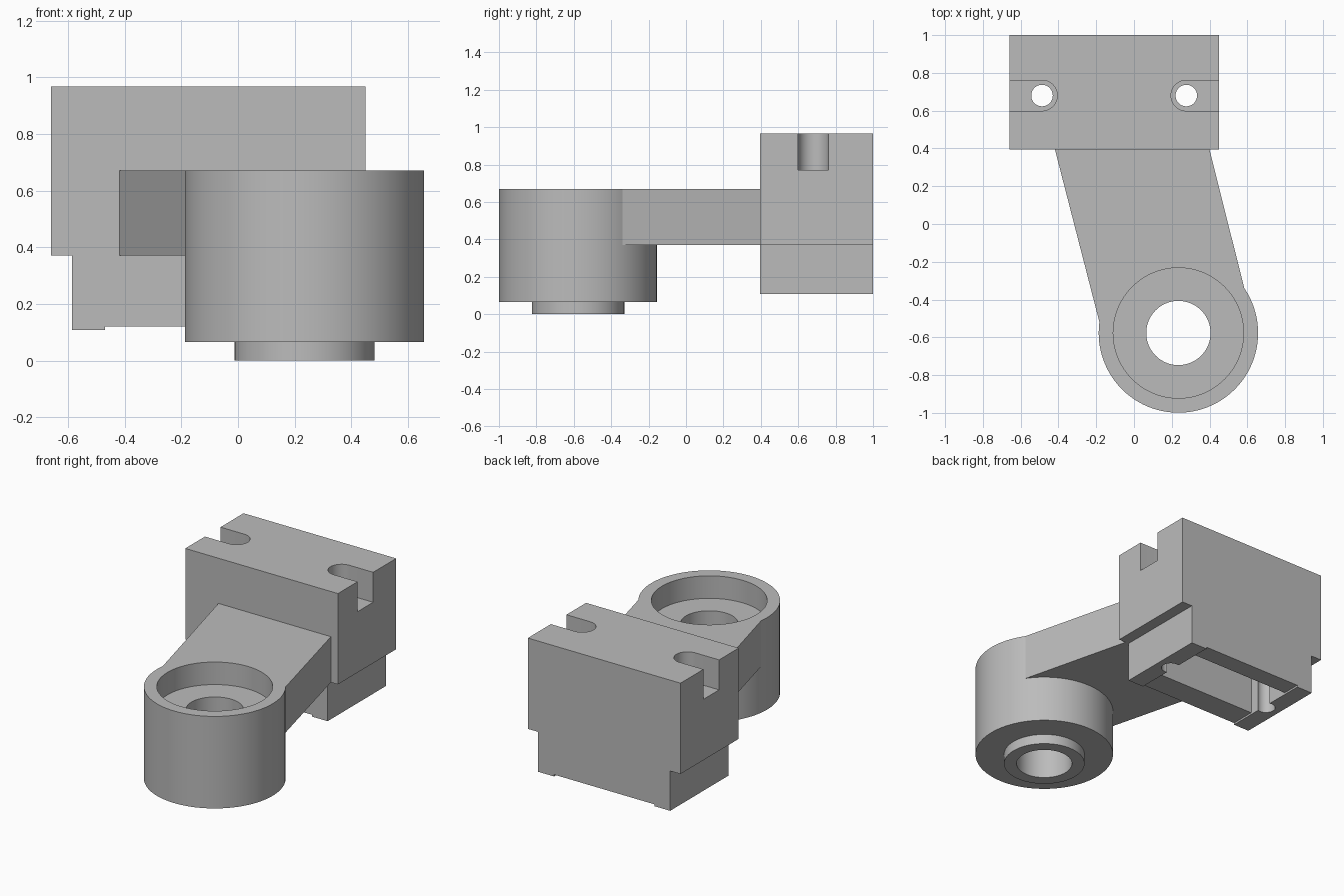
import bpy, bmesh, math

if "Cube" in bpy.data.objects:
    bpy.data.objects.remove(bpy.data.objects["Cube"])

grey = bpy.data.materials.new("light grey")
grey.diffuse_color = (0.5, 0.5, 0.5, 1)
grey.use_nodes = True
grey.node_tree.nodes["Principled BSDF"].inputs["Base Color"].default_value = grey.diffuse_color


def finish(name, bm):
    """Turn a bmesh into a named grey object."""
    bmesh.ops.recalc_face_normals(bm, faces=bm.faces[:])
    me = bpy.data.meshes.new(name)
    bm.to_mesh(me)
    bm.free()
    ob = bpy.data.objects.new(name, me)
    me.materials.append(grey)
    bpy.context.collection.objects.link(ob)
    return ob


def extrude(name, points, vec):
    """Extrude a closed 3D outline along a vector."""
    bm = bmesh.new()
    face = bm.faces.new([bm.verts.new(p) for p in points])
    new = bmesh.ops.extrude_face_region(bm, geom=[face])["geom"]
    bmesh.ops.translate(bm, vec=vec, verts=[v for v in new if isinstance(v, bmesh.types.BMVert)])
    return finish(name, bm)


def arc(cx, cy, r, a0, a1, n, z):
    steps = [math.radians(a0 + (a1 - a0) * i / n) for i in range(n + 1)]
    return [(cx + r * math.cos(a), cy + r * math.sin(a), z) for a in steps]


def lathe(name, cx, cy, profile, n=96):
    """Revolve a closed radius/height profile around a vertical axis."""
    bm = bmesh.new()
    rings = [[bm.verts.new((cx + r * math.cos(2 * math.pi * i / n),
                            cy + r * math.sin(2 * math.pi * i / n), z))
              for i in range(n)] for r, z in profile]
    for k, a in enumerate(rings):
        b = rings[(k + 1) % len(rings)]
        for i in range(n):
            j = (i + 1) % n
            bm.faces.new((a[i], a[j], b[j], b[i]))
    return finish(name, bm)


def cut(ob, cutter):
    """Subtract the cutter from the object and delete it."""
    mod = ob.modifiers.new("cut", 'BOOLEAN')
    mod.operation, mod.solver, mod.object = 'DIFFERENCE', 'EXACT', cutter
    cutter.hide_render = True
    dg = bpy.context.evaluated_depsgraph_get()
    me = bpy.data.meshes.new_from_object(ob.evaluated_get(dg))
    ob.modifiers.clear()
    ob.data = me
    bpy.data.objects.remove(cutter)


# Mounting block: stepped front outline with two shallow feet
MID, Y0, Y1 = -0.105, 0.395, 1.0
half = [(0.365, 0.12), (0.365, 0.108), (0.48, 0.108), (0.48, 0.37), (0.555, 0.37), (0.555, 0.967)]
outline = half + [(-x, z) for x, z in reversed(half)]
block = extrude("mounting_block", [(MID + x, Y0, z) for x, z in outline], (0, Y1 - Y0, 0))

# Pocket in the underside
pocket = [(-0.47, 0.56, 0), (0.26, 0.56, 0), (0.26, 0.88, 0), (-0.47, 0.88, 0)]
cut(block, extrude("pocket_cutter", pocket, (0, 0, 0.39)))

# Bolt slots open to each side, with through holes
for s in (-1, 1):
    hx, hy, r = MID + s * 0.382, 0.68, 0.081
    end = MID + s * 0.7
    slot = arc(hx, hy, r, 90, 90 + s * 180, 24, 0.77) + [(end, hy - r, 0.77), (end, hy + r, 0.77)]
    cut(block, extrude("slot_cutter", slot, (0, 0, 0.4)))
    hole = arc(hx, hy, 0.057, 0, 352.5, 47, -0.1)
    cut(block, extrude("hole_cutter", hole, (0, 0, 1.3)))

# Round boss with counterbore, through bore and lower spigot
CX, CY = 0.235, -0.577
boss = lathe("round_boss", CX, CY, [(0.17, 0), (0.247, 0), (0.247, 0.065), (0.422, 0.065),
                                    (0.422, 0.67), (0.345, 0.67), (0.345, 0.522), (0.17, 0.522)])

# Slanted arm, its end hidden within the boss wall
plan = [(-0.42, 0.4, 0.37), (-0.183, -0.52, 0.37)] + arc(CX, CY, 0.385, 172, 34, 32, 0.37) \
    + [(0.584, -0.34, 0.37), (0.398, 0.4, 0.37)]
arm = extrude("arm", plan, (0, 0, 0.3))

# Smooth round walls, keep edges crisp
for ob in (block, boss, arm):
    bpy.ops.object.select_all(action='DESELECT')
    ob.select_set(True)
    bpy.context.view_layer.objects.active = ob
    bpy.ops.object.shade_smooth_by_angle(angle=math.radians(30))
